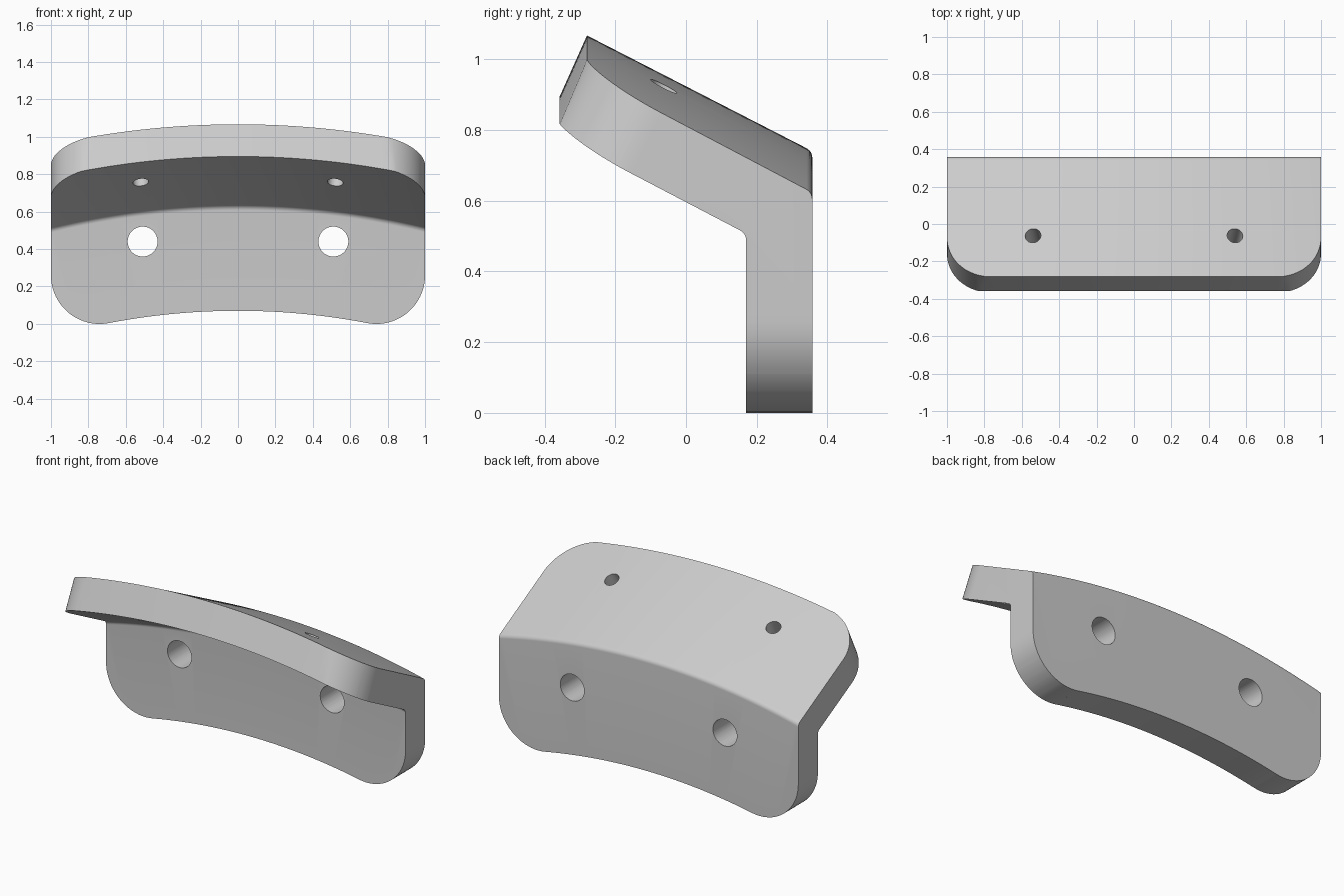
import bpy, bmesh, math
from mathutils import Vector, Matrix

if "Cube" in bpy.data.objects:
    bpy.data.objects.remove(bpy.data.objects["Cube"])

AXIS_Z = -3.60                      # sweep axis runs along y at this height
BOTTOM_R = 3.67                     # radius of the lower edge
CORNER = 0.26                       # radius of the rounded plate corners


def make_object(name, bm):
    bmesh.ops.recalc_face_normals(bm, faces=bm.faces)
    mesh = bpy.data.meshes.new(name)
    bm.to_mesh(mesh)
    bm.free()
    obj = bpy.data.objects.new(name, mesh)
    bpy.context.collection.objects.link(obj)
    return obj


def fillet(prev, corner, after, radius, steps=6):
    """Round one corner of a 2D profile."""
    p, c, n = Vector(prev), Vector(corner), Vector(after)
    a, b = (p - c).normalized(), (n - c).normalized()
    half = a.angle(b) / 2
    centre = c + (a + b).normalized() * radius / math.sin(half)
    start = c + a * radius / math.tan(half) - centre
    end = c + b * radius / math.tan(half) - centre
    return [tuple(centre + start.lerp(end, i / steps).normalized() * radius)
            for i in range(steps + 1)]


def prism(name, outline, origin, across, direction, depth):
    """Solid from an outline in the (x, across) plane, centred along direction."""
    bm = bmesh.new()
    x_axis = Vector((1, 0, 0))
    verts = [bm.verts.new(origin + x_axis * u + across * v - direction * depth)
             for u, v in outline]
    face = bm.faces.new(verts)
    moved = bmesh.ops.extrude_face_region(bm, geom=[face])["geom"]
    bmesh.ops.translate(bm, vec=direction * depth * 2,
                        verts=[g for g in moved if isinstance(g, bmesh.types.BMVert)])
    return make_object(name, bm)


def rounded_outline(centre_v, slope, far, near, steps=20):
    """Outline with two rounded corners, tangent to the plate's curved edge."""
    side = []
    start = -math.pi / 2 - math.atan(slope)
    for i in range(steps + 1):
        a = start * (1 - i / steps)
        side.append((1 - CORNER + CORNER * math.cos(a), centre_v + CORNER * math.sin(a)))
    right = [(side[0][0], near)] + side + [(1, far)]
    return right + [(-u, v) for u, v in reversed(right)]


def cylinder(name, centre, direction, radius):
    bm = bmesh.new()
    turn = direction.to_track_quat('Z', 'Y').to_matrix().to_4x4()
    bmesh.ops.create_cone(bm, cap_ends=True, segments=48, radius1=radius, radius2=radius,
                          depth=0.7, matrix=Matrix.Translation(centre) @ turn)
    return make_object(name, bm)


def combine(target, cutter, operation):
    cutter.hide_render = True
    mod = target.modifiers.new(operation, 'BOOLEAN')
    mod.operation, mod.solver, mod.object = operation, 'EXACT', cutter
    bpy.context.view_layer.objects.active = target
    bpy.ops.object.modifier_apply(modifier=mod.name)
    bpy.data.objects.remove(cutter)


# Bent plate section (y, z), swept along an arc
back_low, front_low = (0.357, 0.07), (0.17, 0.07)
inner, outer = (0.17, 0.627), (0.357, 0.74)
lip_low, lip_top = (-0.357, 0.895), (-0.28, 1.067)
section = [back_low, front_low, *fillet(front_low, inner, lip_low, 0.03),
           lip_low, lip_top, *fillet(lip_top, outer, back_low, 0.03)]

bm = bmesh.new()
STEPS, SPREAD = 80, math.radians(18)
rings = []
for i in range(STEPS + 1):
    a = SPREAD * (2 * i / STEPS - 1)
    rings.append([bm.verts.new(((z - AXIS_Z) * math.sin(a), y,
                                AXIS_Z + (z - AXIS_Z) * math.cos(a))) for y, z in section])
for r0, r1 in zip(rings, rings[1:]):
    for j in range(len(section)):
        k = (j + 1) % len(section)
        bm.faces.new((r0[j], r0[k], r1[k], r1[j]))
bm.faces.new(rings[0])
bm.faces.new(rings[-1])
plate = make_object("bent_plate", bm)

# Side trim and rounded lower corners of the upright flange
cx = 1 - CORNER
corner_z = AXIS_Z + math.sqrt((BOTTOM_R + CORNER) ** 2 - cx ** 2)
trim = rounded_outline(corner_z, cx / (corner_z - AXIS_Z), 2, -0.5)
combine(plate, prism("upright_trim", trim, Vector((0, 0, 0)), Vector((0, 0, 1)),
                     Vector((0, 1, 0)), 1.0), 'INTERSECT')

# Rounded front corners of the sloping flange
tilt = math.radians(26.5)
along = Vector((0, math.cos(tilt), -math.sin(tilt)))
normal = Vector((0, math.sin(tilt), math.cos(tilt)))
lip_r = lip_top[1] - AXIS_Z
edge_slope = cx / lip_r * math.sin(tilt)
edge_drop = cx ** 2 / (2 * lip_r) * math.sin(tilt)
trim = rounded_outline(edge_drop + CORNER - 0.002, edge_slope, 3, -0.4)
combine(plate, prism("slope_trim", trim, Vector((0, *lip_top)), along, normal, 2.0),
        'INTERSECT')

# Screw holes, mirrored left and right
for s in (-1, 1):
    combine(plate, cylinder("upright_hole", Vector((s * 0.51, 0.26, 0.44)),
                            Vector((0, 1, 0)), 0.08), 'DIFFERENCE')
    lean = Matrix.Rotation(s * math.asin(0.54 / 4.55), 3, 'Y')
    combine(plate, cylinder("slope_hole", Vector((s * 0.54, -0.062, 0.925)),
                            lean @ normal, 0.042), 'DIFFERENCE')

# Plain grey finish
grey = bpy.data.materials.new("plain_grey")
grey.use_nodes = True
colour = (0.6, 0.6, 0.6, 1)
grey.diffuse_color = colour
grey.node_tree.nodes["Principled BSDF"].inputs["Base Color"].default_value = colour
plate.data.materials.clear()
plate.data.materials.append(grey)

bpy.ops.object.select_all(action='DESELECT')
plate.select_set(True)
bpy.context.view_layer.objects.active = plate
bpy.ops.object.shade_smooth_by_angle(angle=math.radians(30))
